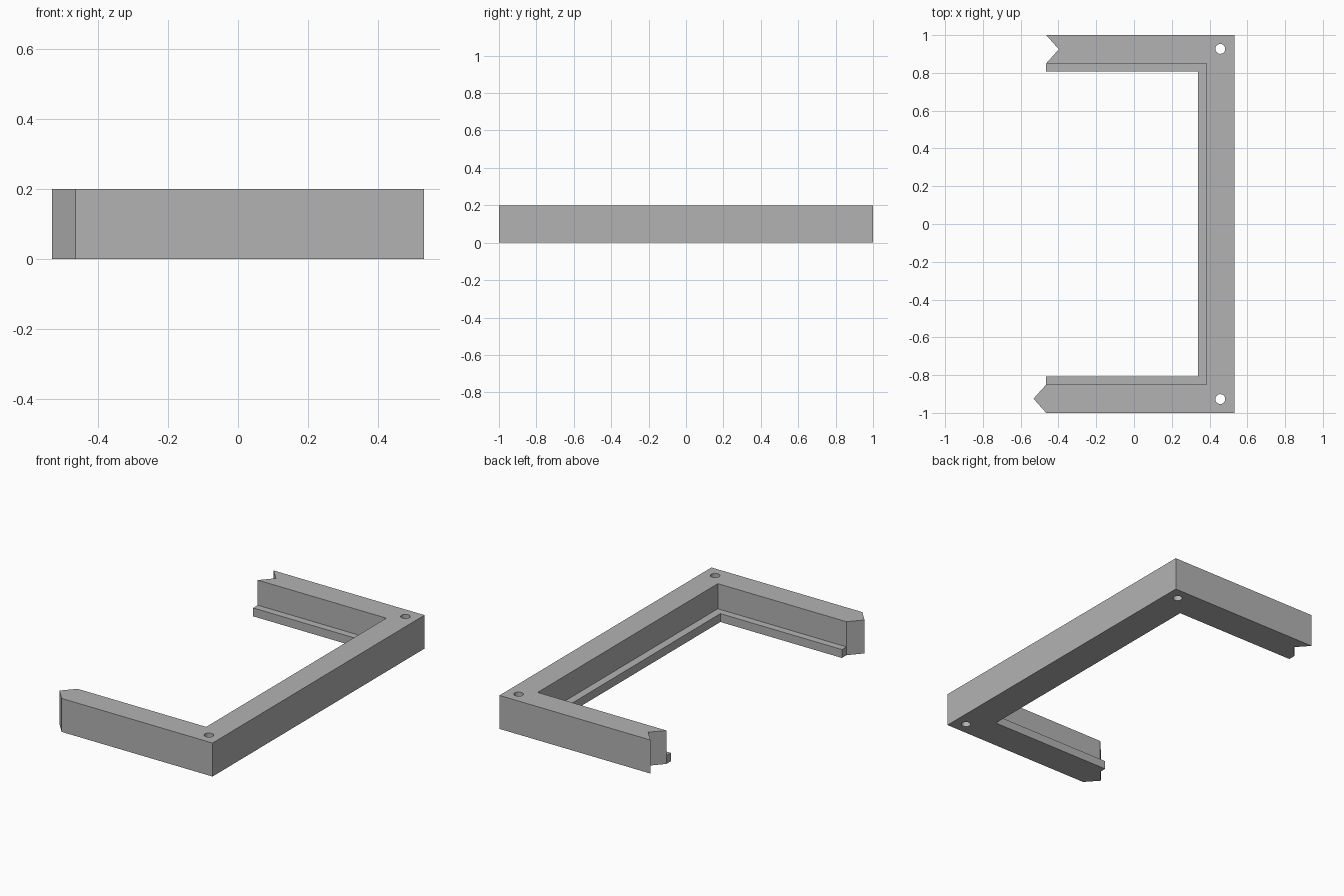
import bpy, bmesh, math

if "Cube" in bpy.data.objects:
    bpy.data.objects.remove(bpy.data.objects["Cube"])

grey = bpy.data.materials.new("light grey")
grey.diffuse_color = (0.45, 0.45, 0.45, 1)
grey.use_nodes = True
grey.node_tree.nodes["Principled BSDF"].inputs["Base Color"].default_value = grey.diffuse_color


def prism(name, outline, z0, z1):
    """Extrude a flat counter-clockwise outline from z0 to z1."""
    bm = bmesh.new()
    face = bm.faces.new([bm.verts.new((x, y, z0)) for x, y in outline])
    top = bmesh.ops.extrude_face_region(bm, geom=[face])["geom"]
    bmesh.ops.translate(bm, vec=(0, 0, z1 - z0),
                        verts=[v for v in top if isinstance(v, bmesh.types.BMVert)])
    bmesh.ops.recalc_face_normals(bm, faces=bm.faces)
    mesh = bpy.data.meshes.new(name)
    bm.to_mesh(mesh)
    bm.free()
    mesh.materials.append(grey)
    obj = bpy.data.objects.new(name, mesh)
    bpy.context.collection.objects.link(obj)
    return obj


HEIGHT, LEDGE = 0.2, 0.05
END, BACK = -0.465, 0.532          # open ends and closed side in x
WALL_X, WALL_Y = 0.385, 0.85       # inner wall above the ledge
LIP_X, LIP_Y = 0.338, 0.807        # inner edge of the ledge
MID, JOINT = 0.925, 0.067          # joint centre line and depth

# U-shaped half frame: pointed tongue on one arm, matching notch on the other
frame = prism("half_frame", [
    (END, -1), (BACK, -1), (BACK, 1), (END, 1),
    (END + JOINT, MID), (END, WALL_Y),
    (END, LIP_Y), (LIP_X, LIP_Y), (LIP_X, -LIP_Y), (END, -LIP_Y),
    (END, -WALL_Y), (END - JOINT, -MID)], 0, HEIGHT)

# Rebate above the inner ledge
cutters = [prism("rebate_cutter", [
    (-1, -WALL_Y), (WALL_X, -WALL_Y), (WALL_X, WALL_Y), (-1, WALL_Y)],
    LEDGE, HEIGHT + 0.1)]

# Screw holes through both corners
SIDES, RADIUS = 32, 0.026
for side in (-1, 1):
    ring = [(0.457 + RADIUS * math.cos(math.tau * i / SIDES),
             side * 0.927 + RADIUS * math.sin(math.tau * i / SIDES))
            for i in range(SIDES)]
    cutters.append(prism("hole_cutter", ring, -0.1, HEIGHT + 0.1))

bpy.context.view_layer.objects.active = frame
frame.select_set(True)
for cutter in cutters:
    cutter.hide_render = True
    mod = frame.modifiers.new("cut", 'BOOLEAN')
    mod.operation = 'DIFFERENCE'
    mod.solver = 'EXACT'
    mod.object = cutter
    bpy.ops.object.modifier_apply(modifier=mod.name)
    bpy.data.objects.remove(cutter)

bpy.ops.object.shade_smooth_by_angle(angle=math.radians(30))
